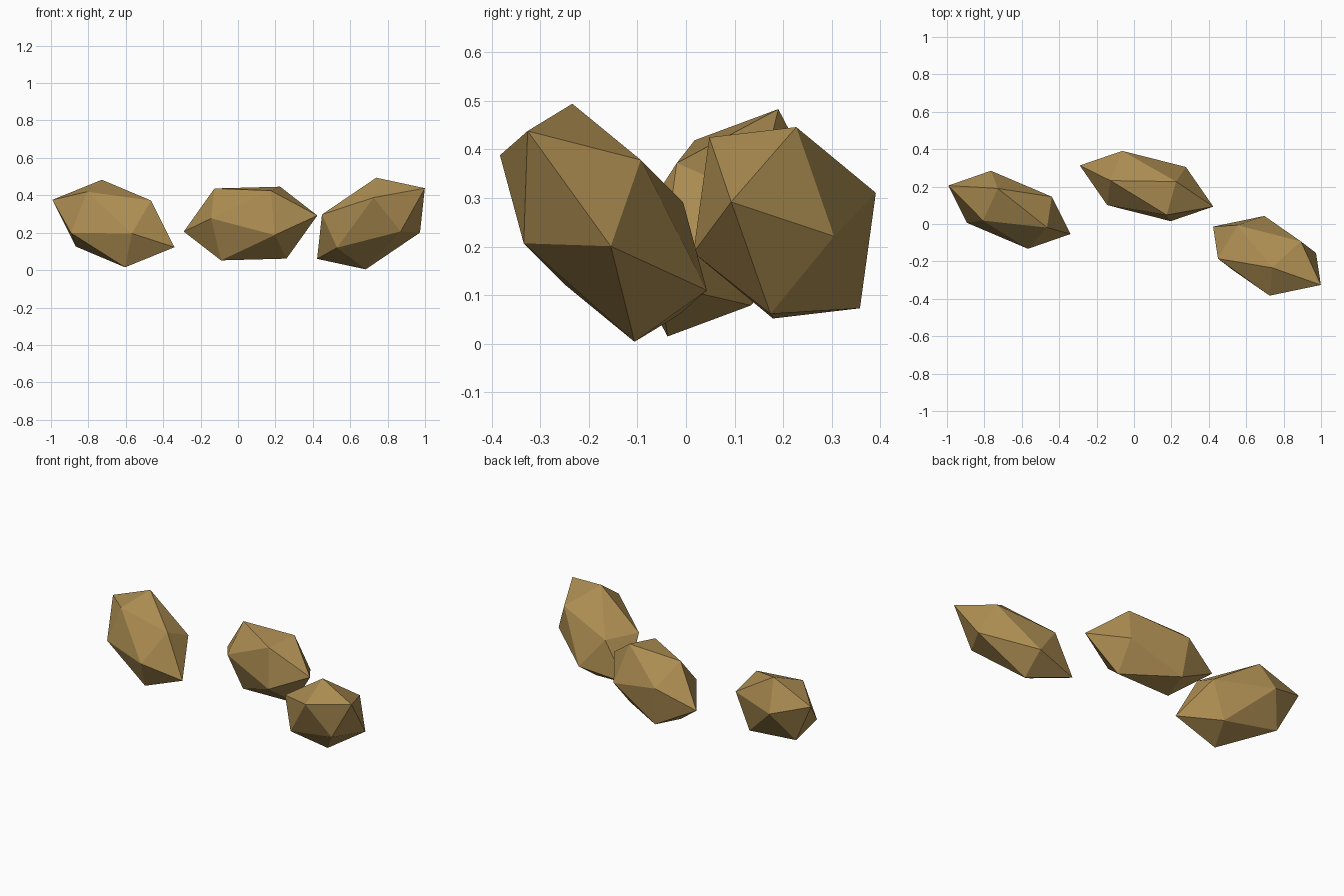
import bpy
import bmesh
from mathutils import Matrix, Vector

if "Cube" in bpy.data.objects:
    bpy.data.objects.remove(bpy.data.objects["Cube"])

# One sandy stone colour
stone = bpy.data.materials.new("ochre stone")
stone.diffuse_color = (0.42, 0.27, 0.085, 1.0)
stone.use_nodes = True
stone.node_tree.nodes["Principled BSDF"].inputs["Base Color"].default_value = stone.diffuse_color


def columns(vectors):
    """3x3 matrix with the given vectors as columns."""
    return Matrix([Vector(v) for v in vectors]).transposed()


def add_rock(name, centre, facet):
    """Twenty-sided rock, stretched so one facet lands on three given offsets."""
    bm = bmesh.new()
    bmesh.ops.create_icosphere(bm, subdivisions=1, radius=1.0)
    bm.faces.ensure_lookup_table()
    start = columns([v.co for v in bm.faces[0].verts])
    stretch = columns(facet) @ start.inverted()
    for v in bm.verts:
        v.co = stretch @ v.co
    bmesh.ops.recalc_face_normals(bm, faces=bm.faces[:])
    mesh = bpy.data.meshes.new(name)
    bm.to_mesh(mesh)
    bm.free()
    mesh.materials.append(stone)
    rock = bpy.data.objects.new(name, mesh)
    rock.location = centre
    bpy.context.collection.objects.link(rock)
    return rock


# Three separate flat-faced rocks in a loose row
add_rock("left_rock", (-0.666, 0.076, 0.249),
         [(-0.062, 0.114, 0.234), (0.201, -0.095, 0.123), (-0.141, -0.058, 0.170)])
add_rock("middle_rock", (0.067, 0.203, 0.249),
         [(0.357, -0.110, 0.043), (0.158, 0.024, 0.197), (0.108, -0.155, 0.176)])
add_rock("right_rock", (0.711, -0.170, 0.249),
         [(0.288, -0.156, 0.189), (0.028, -0.064, 0.245), (0.014, -0.213, 0.139)])
